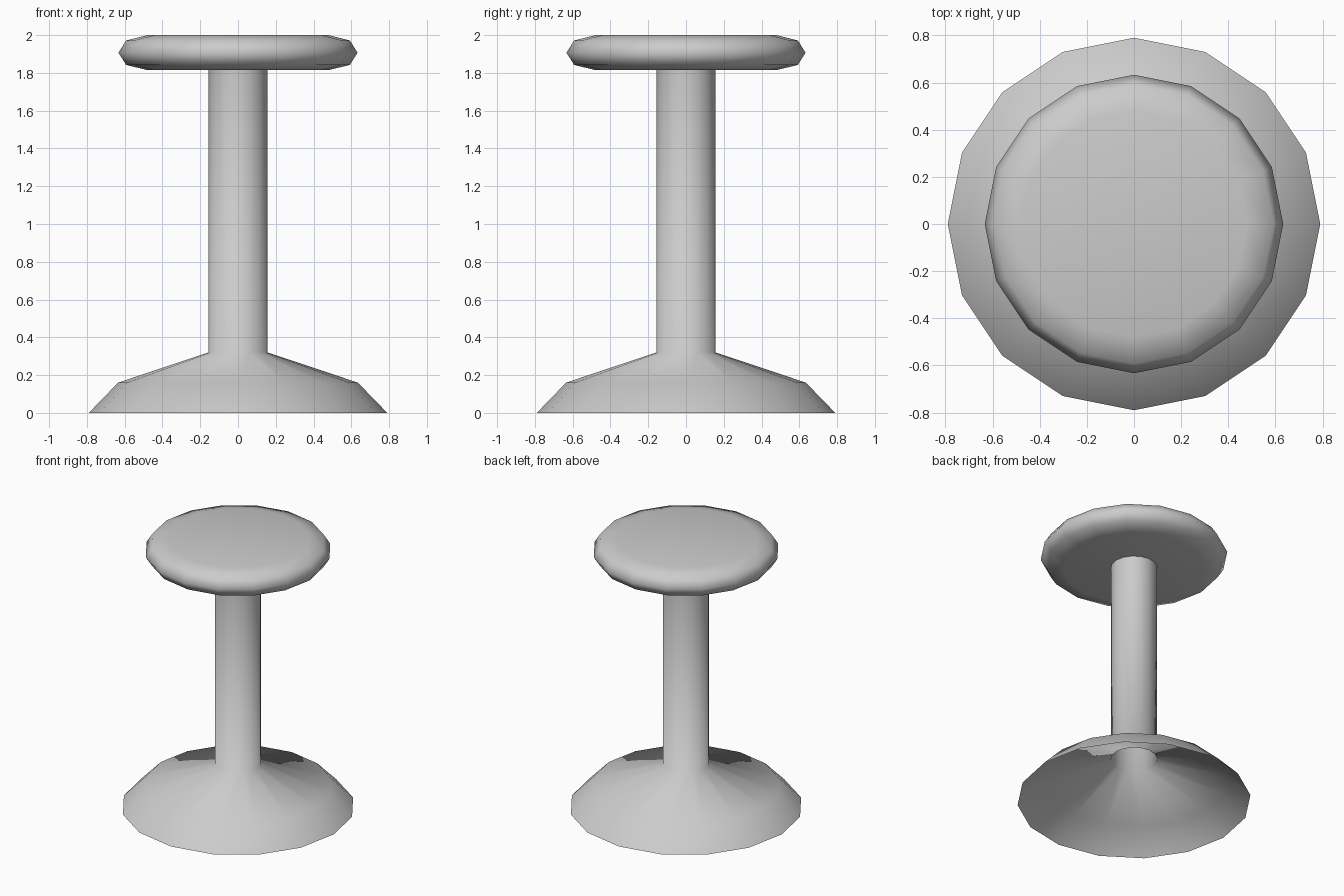
import bpy, bmesh
from math import cos, sin, tau

if "Cube" in bpy.data.objects:
    bpy.data.objects.remove(bpy.data.objects["Cube"])

SIDES = 16


def lathe(name, profile, cap_start=False, cap_end=False):
    """Revolve (radius, z) points, listed bottom to top, around the z axis."""
    bm = bmesh.new()
    rings = [[bm.verts.new((r * cos(tau * i / SIDES), r * sin(tau * i / SIDES), z))
              for i in range(SIDES)] for r, z in profile]
    for low, high in zip(rings, rings[1:]):
        for i in range(SIDES):
            j = (i + 1) % SIDES
            bm.faces.new((low[i], low[j], high[j], high[i]))
    if cap_start:
        bm.faces.new(rings[0][::-1])
    if cap_end:
        bm.faces.new(rings[-1])
    for f in bm.faces:
        f.smooth = True
    mesh = bpy.data.meshes.new(name)
    bm.to_mesh(mesh)
    bm.free()
    obj = bpy.data.objects.new(name, mesh)
    bpy.context.collection.objects.link(obj)
    return obj


# Hollow flared base running smoothly into the open tube of the pole
lathe("base_and_pole", [(0.79, 0), (0.635, 0.16), (0.157, 0.32), (0.157, 1.815)])

# Round cushion seat, closed top and bottom
lathe("seat", [(0.48, 1.815), (0.592, 1.842), (0.633, 1.907),
               (0.592, 1.972), (0.48, 2.0)], cap_start=True, cap_end=True)
